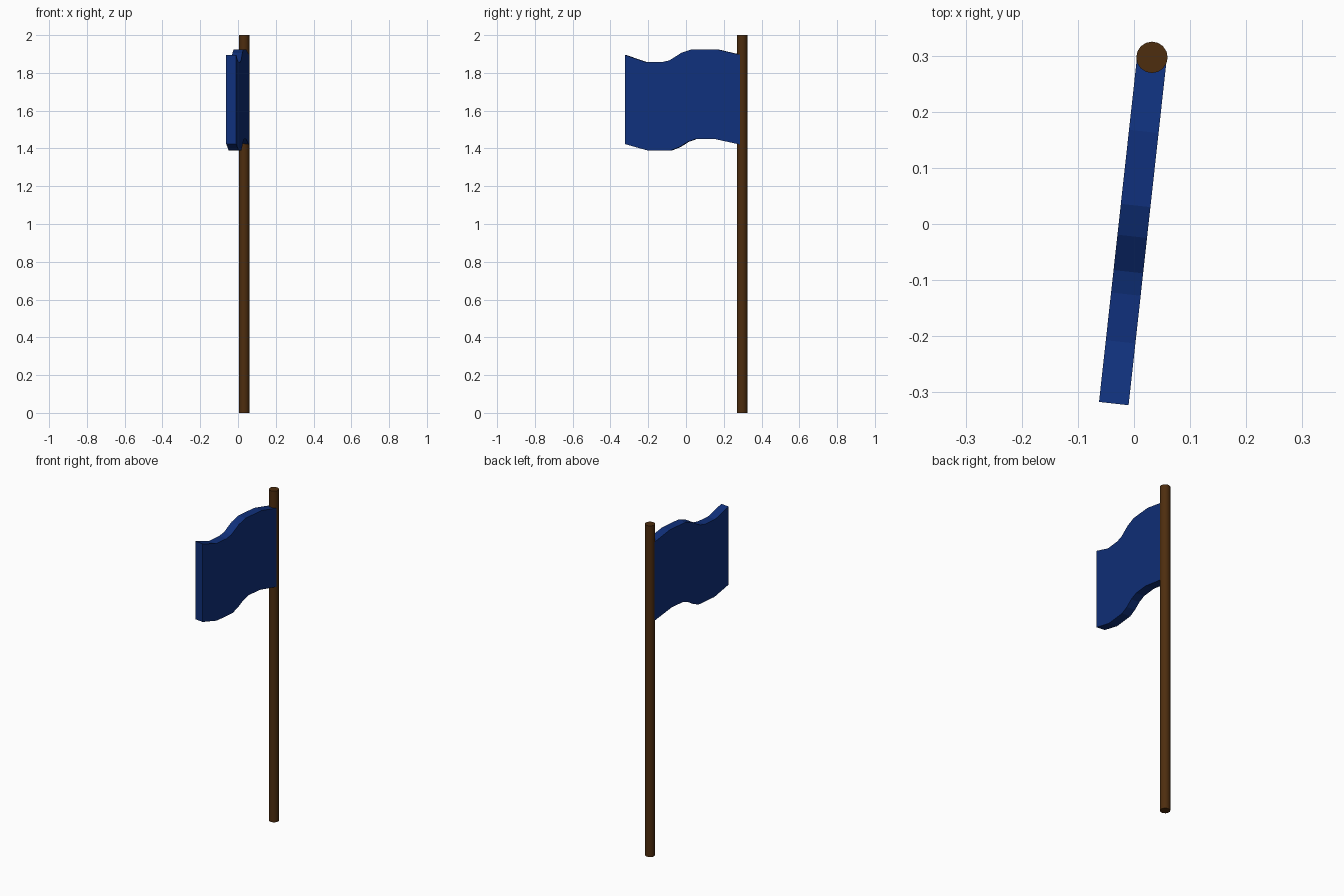
import bpy, bmesh
from mathutils import Vector

if "Cube" in bpy.data.objects:
    bpy.data.objects.remove(bpy.data.objects["Cube"])


def material(name, rgb):
    m = bpy.data.materials.new(name)
    m.diffuse_color = (*rgb, 1)
    m.use_nodes = True
    m.node_tree.nodes["Principled BSDF"].inputs["Base Color"].default_value = m.diffuse_color
    return m


brown = material("brown wood", (0.075, 0.026, 0.0045))
blue = material("navy blue", (0.005, 0.030, 0.20))

POLE = Vector((0.032, 0.297, 0))
END = Vector((-0.036, -0.320, 0))

# Pole
bpy.ops.mesh.primitive_cylinder_add(vertices=16, radius=0.028, depth=2,
                                    location=POLE + Vector((0, 0, 1)))
pole = bpy.context.object
pole.name = "pole"
pole.data.materials.append(brown)
bpy.ops.object.shade_smooth_by_angle()

# Flag: waving edge profiles (y, z), given thickness across the cloth
top = [(0.297, 1.894), (0.165, 1.925), (0.033, 1.925), (-0.022, 1.906),
       (-0.085, 1.866), (-0.125, 1.857), (-0.21, 1.857), (-0.320, 1.895)]
bottom = [(-0.320, 1.423), (-0.203, 1.390), (-0.075, 1.390), (-0.03, 1.408),
          (0.012, 1.435), (0.058, 1.451), (0.15, 1.451), (0.297, 1.419)]
along = (END - POLE).normalized()
side = Vector((-along.y, along.x, 0)) * 0.0265

bm = bmesh.new()
verts = []
for y, z in top + bottom:
    p = POLE.lerp(END, (POLE.y - y) / (POLE.y - END.y))
    verts.append(bm.verts.new((p.x - side.x, p.y - side.y, z)))
face = bm.faces.new(verts)
out = bmesh.ops.extrude_face_region(bm, geom=[face])
bmesh.ops.translate(bm, vec=side * 2,
                    verts=[g for g in out["geom"] if isinstance(g, bmesh.types.BMVert)])
bmesh.ops.recalc_face_normals(bm, faces=bm.faces)
mesh = bpy.data.meshes.new("flag")
bm.to_mesh(mesh)
bm.free()
mesh.materials.append(blue)
flag = bpy.data.objects.new("flag", mesh)
bpy.context.collection.objects.link(flag)
